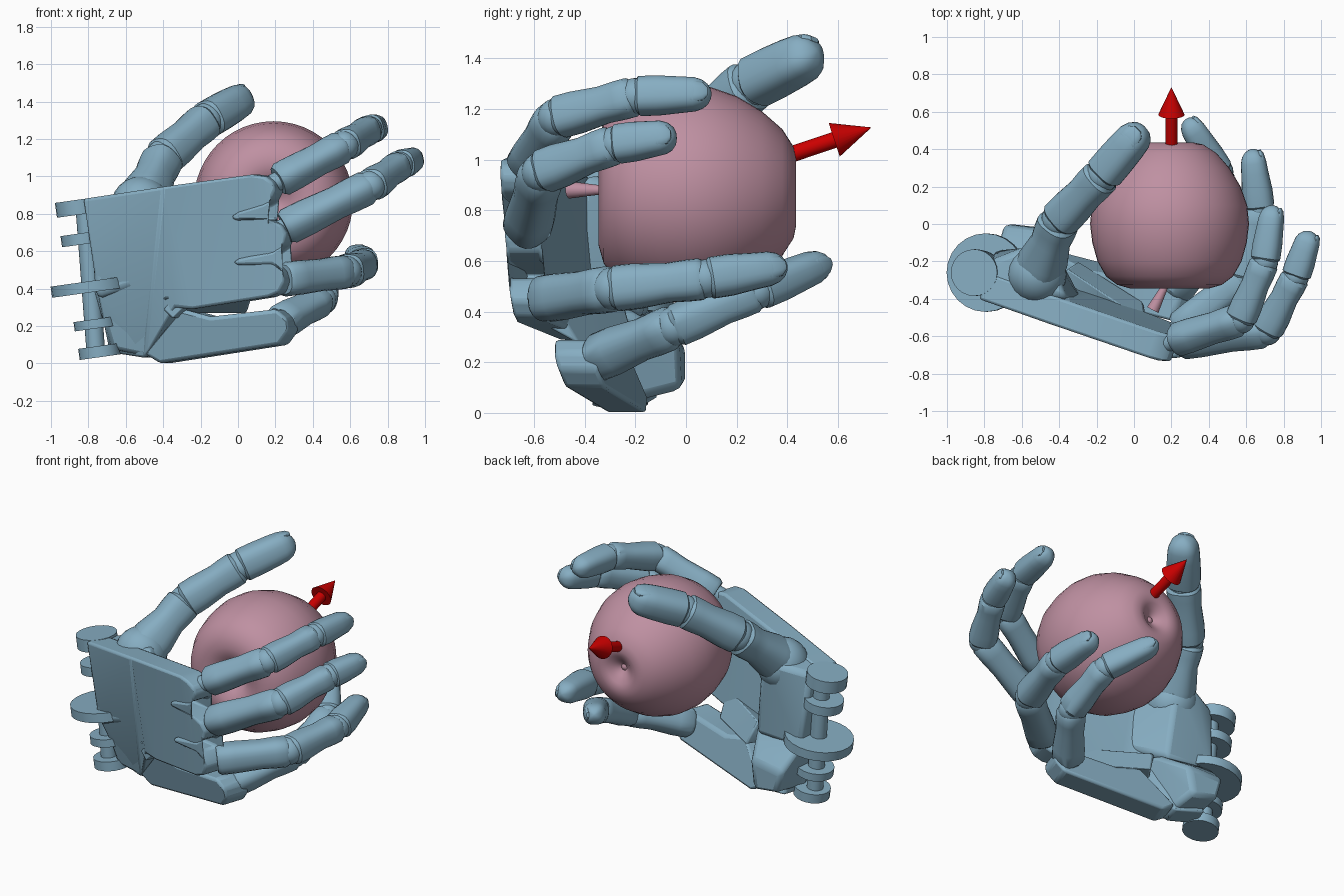
import bpy, bmesh, math
from mathutils import Vector as V

if "Cube" in bpy.data.objects:
    bpy.data.objects.remove(bpy.data.objects["Cube"])


def material(name, col):
    m = bpy.data.materials.new(name)
    m.diffuse_color = (*col, 1)
    m.use_nodes = True
    m.node_tree.nodes["Principled BSDF"].inputs["Base Color"].default_value = m.diffuse_color
    return m


BLUE = material("hand_blue", (0.24, 0.42, 0.54))
PINK = material("apple_pink", (0.52, 0.28, 0.36))
RED = material("arrow_red", (0.6, 0.0, 0.0))


def finish(bm, name, mat, bevel=0):
    bmesh.ops.recalc_face_normals(bm, faces=bm.faces)
    me = bpy.data.meshes.new(name)
    bm.to_mesh(me)
    bm.free()
    ob = bpy.data.objects.new(name, me)
    bpy.context.collection.objects.link(ob)
    me.materials.append(mat)
    if bevel:
        b = ob.modifiers.new("bevel", 'BEVEL')
        b.width, b.segments, b.limit_method = bevel, 2, 'ANGLE'
    return ob


def loft(name, mat, a, b, rings, up=V((0, 0, 1)), power=2.0, n=24, wide=1.0):
    """Tube from a to b; rings = (t, radius)."""
    a, b = V(a), V(b)
    d = (b - a).normalized()
    up = (up - d * up.dot(d)).normalized()
    side = d.cross(up)
    bm = bmesh.new()
    loops = []
    for t, r in rings:
        c = a.lerp(b, t)
        loop = []
        for i in range(n):
            q = 2 * math.pi * i / n
            x, y = math.cos(q), math.sin(q)
            k = r / (abs(x) ** power + abs(y) ** power) ** (1 / power)
            loop.append(bm.verts.new(c + side * (x * k * wide) + up * (y * k)))
        loops.append(loop)
    for p, q in zip(loops, loops[1:]):
        for i in range(n):
            bm.faces.new((p[i], p[(i + 1) % n], q[(i + 1) % n], q[i]))
    bm.faces.new(loops[0])
    bm.faces.new(loops[-1])
    return finish(bm, name, mat)


def rod(name, mat, a, b, r0, r1=None):
    return loft(name, mat, a, b, [(0, r0), (1, r0 if r1 is None else r1)],
                V((0.3, 0.2, 1)) if abs((V(b) - V(a)).normalized().z) < .9 else V((1, 0, 0)))


def ball(name, c, r):
    bm = bmesh.new()
    bmesh.ops.create_uvsphere(bm, u_segments=20, v_segments=12, radius=r)
    bmesh.ops.translate(bm, verts=bm.verts, vec=c)
    return finish(bm, name, BLUE)


def slab(name, outline, front, depth, bevel=0.018):
    """Front-view outline laid on a sloping surface and thickened inwards."""
    bm = bmesh.new()
    lo = [bm.verts.new((x, front(x, z), z)) for x, z in outline]
    hi = [bm.verts.new(v.co + V((.32, .94, 0)) * depth) for v in lo]
    for i in range(len(lo)):
        j = (i + 1) % len(lo)
        bm.faces.new((lo[i], lo[j], hi[j], hi[i]))
    caps = [bm.faces.new(lo), bm.faces.new(hi)]
    bmesh.ops.triangulate(bm, faces=caps)
    return finish(bm, name, BLUE, bevel)


def hull(name, pts, bevel):
    bm = bmesh.new()
    for p in pts:
        bm.verts.new(p)
    bmesh.ops.convex_hull(bm, input=bm.verts)
    bmesh.ops.delete(bm, geom=[v for v in bm.verts if not v.link_faces], context='VERTS')
    return finish(bm, name, BLUE, bevel)


def finger(name, pts, radii, start, nail_dir):
    """Hinged phalanges along joint points, with a nail on the last."""
    pts = [V(p) for p in pts]
    last = len(pts) - 2
    d0 = (pts[1] - pts[0]).normalized()
    rod(name + "_hinge", BLUE, pts[0], pts[0] + d0 * (start + .05), radii[0] * .6)
    pts[0] = pts[0] + d0 * start
    for i in range(last + 1):
        d = (pts[i + 1] - pts[i]).normalized()
        up = V(nail_dir)
        up = (up - d * up.dot(d)).normalized()
        r0, r1 = radii[i], radii[i + 1]
        if i < last:
            prof = [(0, r0 * .85), (.05, r0), (.25, r0), (.6, r1 * .95),
                    (.8, r1), (.94, r1), (.99, r1 * .85)]
            ball(name + "_joint", pts[i + 1], r1 * .93)
        else:
            prof = [(.02, r0 * .85), (.06, r0), (.3, r0), (.6, r1), (.78, r1 * .94),
                    (.88, r1 * .8), (.95, r1 * .56), (.985, r1 * .3), (1, r1 * .1)]
            # nail plate
            a, b = pts[i].lerp(pts[i + 1], .45), pts[i].lerp(pts[i + 1], .97)
            loft(name + "_nail", BLUE, a + up * r1 * .77, b + up * r1 * .55,
                 [(0, r1 * .12), (.1, r1 * .25), (.6, r1 * .3), (.88, r1 * .24), (1, r1 * .1)],
                 up, 3, 16, 2.2)
        loft(name + "_phalanx", BLUE, pts[i], pts[i + 1], prof, up, 2.7)


# Palm plate with rounded knuckle lobes and slots between them
slab("palm_plate", [(-.83, .88), (-.4, .945), (.07, 1.01), (.14, 1.0), (.185, .97), (.2, .925), (.18, .88),
                    (.13, .85), (0, .81), (-.04, .785), (-.02, .765), (.17, .765), (.23, .74), (.26, .69),
                    (.245, .64), (.19, .6), (0, .56), (-.03, .54), (.0, .525), (.18, .53), (.23, .49), (.25, .44),
                    (.22, .38), (.16, .355), (-.25, .29), (-.34, .3), (-.5, .03), (-.69, .06), (-.76, .4)],
     lambda x, z: -.69 - .34 * min(x, .13) + .4 * max(0, .4 - z) + .08 * max(0, .95 - z), .15)

# Little finger metacarpal, its bracket, and the web joining it to the palm
slab("little_metacarpal", [(-.3, .29), (-.15, .25), (.2, .29), (.26, .24), (.27, .17), (.22, .1), (-.42, .0),
                           (-.5, .05)], lambda x, z: -.43 - .22 * x - .25 * (z - .1), .17)
slab("bracket", [(-.4, .29), (-.32, .37), (-.27, .32), (-.35, .24)], lambda x, z: -.57 - .3 * x, .12, .008)
hull("palm_web", [(.08, -.6, .37), (.05, -.42, .27), (.06, -.52, .43), (-.4, -.46, .35), (-.36, -.24, .42),
                  (-.3, -.2, .27), (-.4, -.35, .27)], .01)

# Heel of the hand and thumb mound
hull("palm_heel", [(-.78, -.36, .42), (-.74, -.16, .42), (-.32, -.42, .45), (-.36, -.22, .4), (-.45, -.03, .28),
                   (-.48, -.02, .09), (-.66, .0, .12), (-.7, .0, .26), (-.45, -.3, .02), (-.68, -.3, .07)], .03)
hull("thumb_mound", [(-.8, -.38, .87), (-.78, -.2, .86), (-.6, -.13, .9), (-.46, -.14, .9), (-.36, -.4, .94),
                     (-.27, -.42, .5), (-.4, -.17, .38), (-.74, -.14, .38), (-.76, -.4, .35)], .03)

# Wrist hinge: a pin and five discs
axis = V((-.14, 0, 1)).normalized()
wrist = V((-.79, -.26, .41))
for dz, r, th in [(.43, .125, .08), (.26, .12, .06), (0, .21, .06), (-.2, .115, .05), (-.35, .11, .06)]:
    c = wrist + axis * dz
    rod("wrist_disc", BLUE, c - axis * th / 2, c + axis * th / 2, r)
rod("wrist_pin", BLUE, wrist + V((.03, 0, -.35)), wrist + V((-.03, 0, .44)), .05)

# Fingers
finger("index_finger", [(.13, -.65, .93), (.57, -.51, 1.165), (.7, -.2, 1.25), (.745, .1, 1.26)],
       [.085, .083, .077, .07], .1, (1, 0, .25))
finger("middle_finger", [(.16, -.64, .68), (.71, -.57, .95), (.865, -.28, 1.06), (.945, -.04, 1.095)],
       [.09, .086, .077, .07], .1, (1, -.2, .2))
finger("ring_finger", [(.17, -.62, .44), (.58, -.29, .49), (.67, .08, .53), (.63, .4, .58)],
       [.092, .09, .082, .072], .09, (1, .1, .1))
finger("little_finger", [(.17, -.42, .19), (.45, -.05, .34), (.46, .28, .48), (.28, .56, .6)],
       [.09, .083, .077, .07], .08, (1, .4, -.1))
finger("thumb", [(-.53, -.3, .82), (-.4, .02, 1.1), (-.17, .26, 1.3), (.05, .52, 1.43)],
       [.125, .105, .1, .096], .06, (-.5, -.2, .8))
ball("thumb_base", V((-.52, -.27, .84)), .16)

# Apple turned around the y axis
prof = [(.01, -.24), (.04, -.25), (.09, -.3), (.15, -.335), (.21, -.345), (.28, -.325), (.34, -.28), (.385, -.2),
        (.413, -.1), (.425, 0), (.415, .1), (.38, .2), (.32, .3), (.25, .38), (.18, .425), (.13, .435), (.09, .425),
        (.05, .395), (.02, .375), (.005, .385)]
loft("apple", PINK, (.19, 0, .87), (.19, 1, .87), [(y, r) for r, y in prof], n=48)
rod("apple_stem", PINK, (.19, -.23, .88), (.155, -.36, .88), .018, .02)
rod("apple_stem_end", PINK, (.157, -.35, .88), (.1, -.46, .88), .02, .034)

# Arrow
rod("arrow_shaft", RED, (.2, .4, 1.015), (.2, .6, 1.082), .032)
rod("arrow_head", RED, (.2, .585, 1.078), (.2, .73, 1.126), .07, .001)

bpy.ops.object.select_all(action='DESELECT')
for ob in bpy.data.objects:
    ob.select_set(True)
    bpy.context.view_layer.objects.active = ob
bpy.ops.object.shade_smooth_by_angle(angle=math.radians(35))
